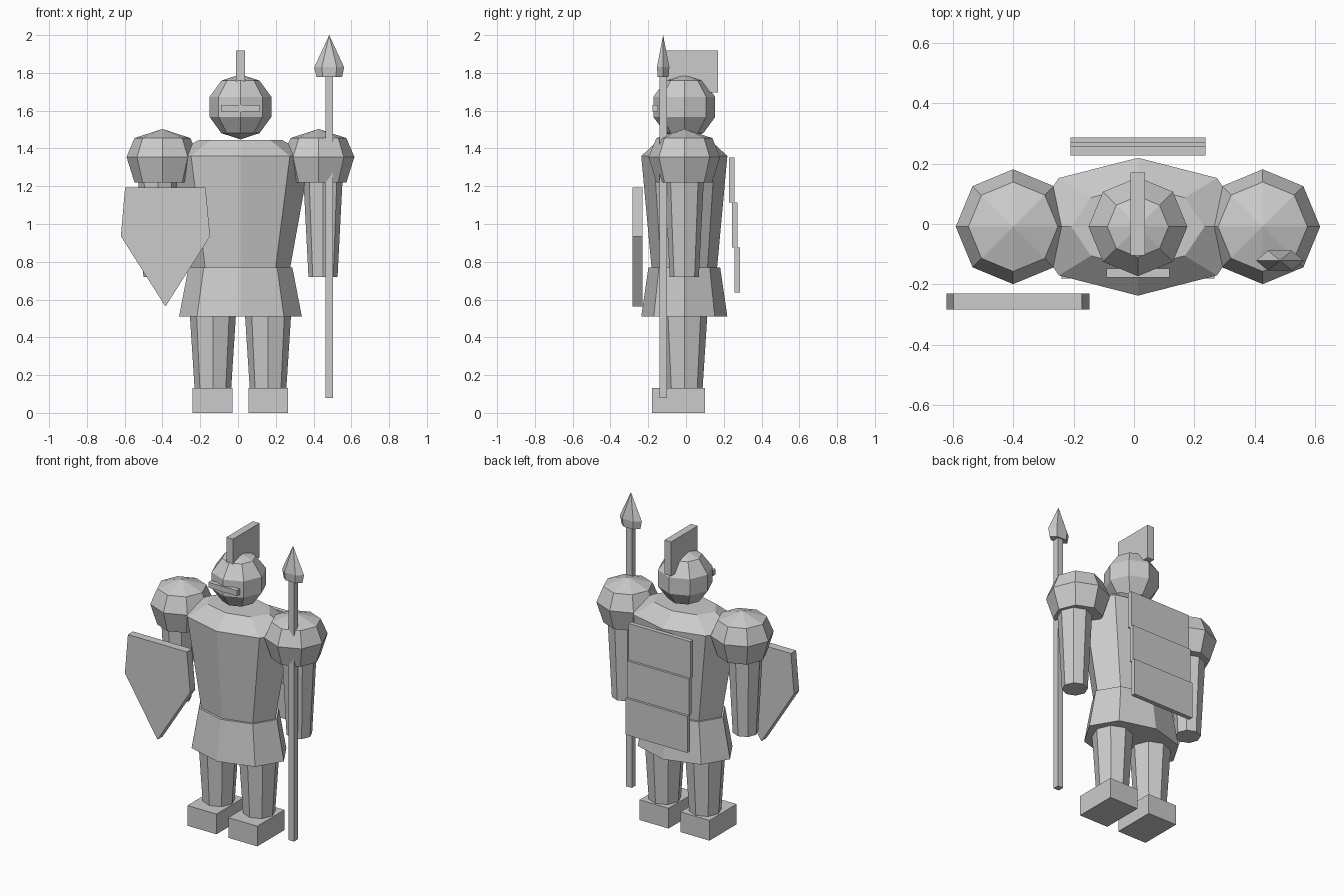
import bpy, math

if "Cube" in bpy.data.objects:
    bpy.data.objects.remove(bpy.data.objects["Cube"])

CX, CY = 0.013, -0.009        # body axis

steel = bpy.data.materials.new("plain_grey")
steel.diffuse_color = (0.6, 0.6, 0.6, 1)
steel.use_nodes = True
steel.node_tree.nodes["Principled BSDF"].inputs["Base Color"].default_value = steel.diffuse_color


def make(name, verts, faces):
    mesh = bpy.data.meshes.new(name)
    mesh.from_pydata(verts, [], faces)
    mesh.materials.append(steel)
    obj = bpy.data.objects.new(name, mesh)
    bpy.context.collection.objects.link(obj)
    return obj


def box(name, x0, x1, y0, y1, z0, z1):
    prism(name, [(x0, z0), (x1, z0), (x1, z1), (x0, z1)], y0, y1)


def prism(name, outline, y0, y1):
    """Counter-clockwise (x, z) outline extruded from y0 to y1."""
    n = len(outline)
    verts = [(x, y, z) for y in (y0, y1) for x, z in outline]
    faces = [tuple(range(n)), tuple(range(2 * n - 1, n - 1, -1))]
    faces += [(i, i + n, (i + 1) % n + n, (i + 1) % n) for i in range(n)]
    make(name, verts, faces)


def loft(name, cx, cy, rings, sides=8):
    """Stack of (z, rx, ry) rings from bottom to top; radius 0 makes a point."""
    verts, faces, loops = [], [], []
    for z, rx, ry in rings:
        start = len(verts)
        if rx == 0:
            verts.append((cx, cy, z))
            loops.append([start] * sides)
            continue
        for i in range(sides):
            a = math.tau * i / sides
            verts.append((cx + rx * math.cos(a), cy + ry * math.sin(a), z))
        loops.append(list(range(start, start + sides)))
    for lo, hi in zip(loops, loops[1:]):
        for i in range(sides):
            j = (i + 1) % sides
            quad = (lo[i], lo[j], hi[j], hi[i])
            faces.append(tuple(dict.fromkeys(quad)))
    if rings[0][1]:
        faces.append(tuple(reversed(loops[0])))
    if rings[-1][1]:
        faces.append(tuple(loops[-1]))
    make(name, verts, faces)


# Torso and skirt
loft("torso", CX, CY, [(0.75, 0.26, 0.172), (1.36, 0.37, 0.228), (1.445, 0.22, 0.136)])
loft("skirt", CX, CY, [(0.51, 0.325, 0.228), (0.77, 0.275, 0.19)])

# Helmet, crest and visor
R, HZ = 0.172, 1.62
lats = [math.radians(-90 + 36 * k) for k in range(6)]
loft("helmet", CX, CY,
     [(HZ + R * math.sin(a), R * math.cos(a) if abs(a) < 1.5 else 0,
       R * math.cos(a)) for a in lats])
box("crest", CX - 0.024, CX + 0.024, -0.105, 0.17, 1.695, 1.918)
box("visor", CX - 0.104, CX + 0.104, -0.177, -0.147, 1.595, 1.63)

# Limbs, mirrored about the body axis
for side, s in (("left", -1), ("right", 1)):
    loft(side + "_shoulder_guard", CX + s * 0.413, CY,
         [(1.22, 0.148, 0.148), (1.355, 0.19, 0.19), (1.455, 0.148, 0.148), (1.503, 0, 0)])
    loft(side + "_arm", CX + s * 0.437, CY, [(0.72, 0.077, 0.077), (1.3, 0.107, 0.107)])
    loft(side + "_leg", CX + s * 0.146, CY, [(0.13, 0.097, 0.097), (0.55, 0.124, 0.124)])
    x = CX + s * 0.148
    box(side + "_foot", x - 0.105, x + 0.105, -0.18, 0.1, 0, 0.132)

# Shield
prism("shield", [(-0.384, 0.563), (-0.148, 0.935), (-0.172, 1.193),
                 (-0.598, 1.193), (-0.62, 0.935)], -0.283, -0.23)

# Spear
SX, SY = 0.483, -0.121
box("spear_shaft", SX - 0.02, SX + 0.02, SY - 0.02, SY + 0.02, 0.08, 1.8)
loft("spear_head", SX, SY, [(1.777, 0.068, 0.033), (1.83, 0.079, 0.038), (2.0, 0, 0)], 6)

# Back cape of three stepped plates
for k in range(3):
    y, top = 0.227 + 0.0155 * k, 1.352 - 0.238 * k
    box("cape_plate_%d" % (k + 1), CX - 0.223, CX + 0.223, y, y + 0.029, top - 0.239, top)
